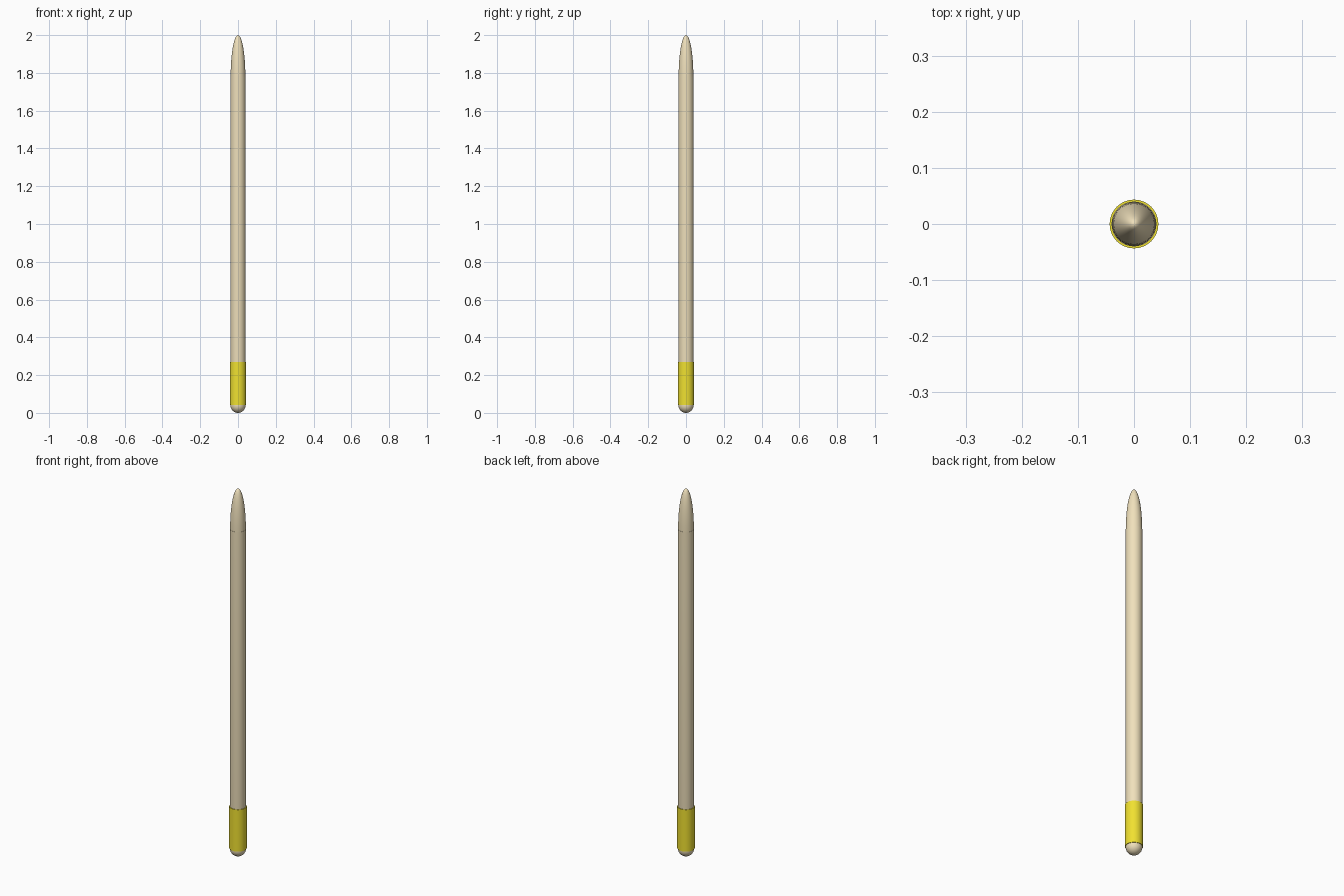
import bpy, bmesh, math

if "Cube" in bpy.data.objects:
    bpy.data.objects.remove(bpy.data.objects["Cube"])

SIDES = 32


def material(name, color):
    m = bpy.data.materials.new(name)
    m.diffuse_color = color
    m.use_nodes = True
    m.node_tree.nodes["Principled BSDF"].inputs["Base Color"].default_value = m.diffuse_color
    return m


def lathe(name, profile, mat):
    """Spin a (radius, z) profile round the z axis."""
    bm = bmesh.new()
    verts = [bm.verts.new((r, 0, z)) for r, z in profile]
    edges = [bm.edges.new(pair) for pair in zip(verts, verts[1:])]
    bmesh.ops.spin(bm, geom=verts + edges, cent=(0, 0, 0), axis=(0, 0, 1),
                   angle=2 * math.pi, steps=SIDES, use_merge=True)
    bmesh.ops.remove_doubles(bm, verts=bm.verts, dist=1e-5)
    bmesh.ops.recalc_face_normals(bm, faces=bm.faces)
    mesh = bpy.data.meshes.new(name)
    bm.to_mesh(mesh)
    bm.free()
    ob = bpy.data.objects.new(name, mesh)
    bpy.context.collection.objects.link(ob)
    mesh.materials.append(mat)
    bpy.context.view_layer.objects.active = ob
    ob.select_set(True)
    bpy.ops.object.shade_smooth_by_angle(angle=math.radians(35))
    ob.select_set(False)
    return ob


wood = material("wood", (0.87, 0.75, 0.5, 1))
yellow = material("yellow", (0.87, 0.75, 0.03, 1))


def arc(radius, base, height, steps):
    """Quarter ellipse from the rim at base to the pole."""
    return [(radius * math.cos(a), base + height * math.sin(a))
            for a in (math.pi / 2 * i / steps for i in range(steps + 1))]


# Shaft with a rounded butt, and a long tapered tip just inside its rim
butt = arc(0.04, 0.04, -0.04, 8)[::-1]
tip = arc(0.039, 1.78, 0.22, 12)
lathe("shaft", butt + [(0.04, 1.78)] + tip, wood)

# Coloured grip band
lathe("grip_band", [(0.04, 0.042), (0.0435, 0.042), (0.0435, 0.27), (0.04, 0.27)], yellow)
